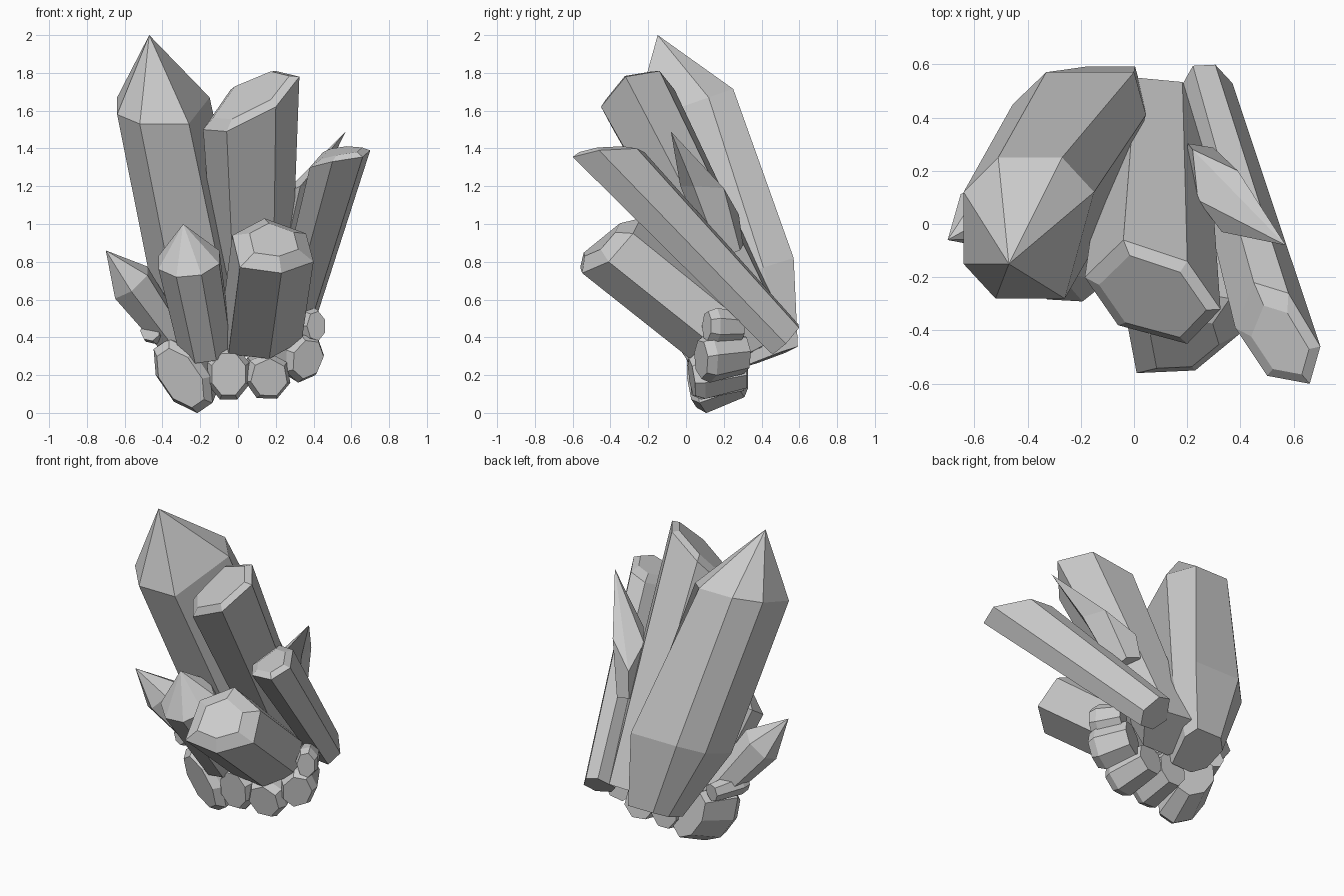
import bpy, bmesh
from math import sin, cos, pi, radians
from mathutils import Vector as V

if "Cube" in bpy.data.objects:
    bpy.data.objects.remove(bpy.data.objects["Cube"])


def ring(center, axis, rx, n, rz=None, roll=0.0):
    """Regular (or stretched) polygon loop perpendicular to axis."""
    w = V(axis).normalized()
    x = V((1, 0, 0))
    u = (x - w * x.dot(w)).normalized()
    v = w.cross(u)
    rz = rz or rx
    pts = []
    for i in range(n):
        a = 2 * pi * (i + 0.5) / n
        p, q = rx * cos(a), rz * sin(a)
        pts.append(V(center) + u * (p * cos(roll) - q * sin(roll))
                   + v * (p * sin(roll) + q * cos(roll)))
    return pts


def mean(loop):
    return sum(loop, V((0, 0, 0))) / len(loop)


def loft(name, loops, tip=None):
    """Skin equal-length loops; close the end with a fan to tip or a flat face."""
    bm = bmesh.new()
    rows = [[bm.verts.new(p) for p in lp] for lp in loops]
    n = len(rows[0])
    for a, b in zip(rows, rows[1:]):
        for i in range(n):
            j = (i + 1) % n
            bm.faces.new((a[i], a[j], b[j], b[i]))
    bm.faces.new(rows[0][::-1])
    if tip:
        t = bm.verts.new(tip)
        for i in range(n):
            bm.faces.new((rows[-1][i], rows[-1][(i + 1) % n], t))
    else:
        bm.faces.new(rows[-1])
    bmesh.ops.recalc_face_normals(bm, faces=bm.faces)
    me = bpy.data.meshes.new(name)
    bm.to_mesh(me)
    bm.free()
    ob = bpy.data.objects.new(name, me)
    bpy.context.collection.objects.link(ob)
    return ob


def crystal(name, shoulder, base, scale, tip=None, inset=None):
    """Tapered shaft: the shoulder loop is projected to a smaller base loop."""
    sh = [V(p) for p in shoulder]
    c, b = mean(sh), V(base)
    w = (c - b).normalized()
    foot = [b + scale * ((p - c) - w * (p - c).dot(w)) for p in sh]
    loops = [foot, sh]
    if inset:
        k, h = inset
        loops.append([c + (p - c) * k + w * h for p in sh])
    return loft(name, loops, V(tip) if tip else None)


# Tallest pointed crystal: seven sides, widest low down, narrowed foot
waist = [V(p) for p in [
    (0.045, 0.41, 0.77), (0.0, 0.57, 0.82), (-0.33, 0.57, 0.82),
    (-0.455, 0.45, 0.76), (-0.455, 0.18, 0.66), (-0.34, 0.05, 0.62),
    (-0.07, 0.05, 0.63)]]
shoulder = [V(p) for p in [
    (-0.15, 0.12, 1.67), (-0.27, 0.25, 1.715), (-0.51, 0.25, 1.715),
    (-0.64, 0.12, 1.67), (-0.64, -0.15, 1.58), (-0.52, -0.28, 1.53),
    (-0.26, -0.28, 1.53)]]
wc = mean(waist)
foot = [V((-0.12, 0.46, 0.30)) + (p - wc) * 0.54 for p in waist]
loft("tall_left_crystal", [foot, waist, shoulder], tip=V((-0.47, -0.15, 2.0)))

# Tall crystal with a slanted bevelled end
crystal("tall_slanted_crystal",
        [(0.20, -0.14, 1.81), (-0.04, -0.06, 1.71), (-0.185, -0.20, 1.50),
         (-0.06, -0.38, 1.49), (0.20, -0.45, 1.62), (0.325, -0.32, 1.78)],
        (0.09, 0.42, 0.36), 0.72, inset=(0.79, 0.035))

# Long crystal leaning to the right and forward
crystal("right_leaning_crystal",
        [(0.38, -0.39, 1.30), (0.50, -0.57, 1.33), (0.66, -0.60, 1.355),
         (0.70, -0.46, 1.39), (0.58, -0.26, 1.40), (0.45, -0.22, 1.38)],
        (0.27, 0.52, 0.385), 0.72, inset=(0.68, 0.035))

# Thin spike behind it
crystal("right_spike",
        [(0.39, 0.20, 1.19), (0.22, 0.28, 1.05), (0.24, 0.09, 1.16),
         (0.33, -0.03, 1.20), (0.43, 0.04, 1.20)],
        (0.25, 0.22, 0.85), 0.75, tip=(0.57, -0.08, 1.49))

# Stout hexagonal crystal at the front with a bevelled end
crystal("front_stout_crystal",
        [(-0.03, -0.35, 0.94), (0.01, -0.56, 0.77), (0.23, -0.55, 0.74),
         (0.40, -0.41, 0.80), (0.36, -0.28, 0.95), (0.14, -0.24, 1.03)],
        (0.125, 0.14, 0.44), 0.98, inset=(0.6, 0.06))

# Pointed crystal at the front left
crystal("front_left_crystal",
        ring((-0.26, -0.15, 0.81), (-0.1, -0.5, 0.8), 0.175, 8),
        (-0.17, 0.13, 0.34), 0.85, tip=(-0.29, -0.18, 1.0))

# Small spike at the far left
crystal("left_spike",
        ring((-0.565, 0.03, 0.69), (-0.52, -0.25, 0.62), 0.125, 6),
        (-0.34, 0.16, 0.38), 0.7, tip=(-0.70, -0.06, 0.86))

# Chain of stubby bevelled crystals around the foot
# front centre, direction, half width, half height, roll in degrees, length, sides
stubs = [
    ((-0.305, 0.04, 0.185), (-0.3, -1, -0.22), 0.135, 0.222, 36, 0.27, 8),
    ((-0.05, 0.02, 0.205), (0.0, -1, -0.08), 0.12, 0.15, 0, 0.28, 8),
    ((0.165, 0.03, 0.185), (0.15, -1, -0.15), 0.125, 0.13, 10, 0.28, 7),
    ((0.37, 0.08, 0.285), (0.45, -1, -0.12), 0.11, 0.135, -25, 0.25, 7),
    ((0.415, 0.11, 0.46), (0.5, -1, 0.03), 0.07, 0.10, 0, 0.2, 7),
    ((-0.465, 0.06, 0.435), (-0.35, -1, 0.05), 0.07, 0.07, 0, 0.24, 7),
]
for i, (c, d, rx, rz, roll, length, n) in enumerate(stubs):
    w = V(d).normalized()
    sections = [(length, 0.8), (0.05, 1.0), (0.0, 0.8)]
    loft(f"foot_stub_{i + 1}",
         [ring(V(c) - w * t, w, rx * k, n, rz * k, roll=radians(roll))
          for t, k in sections])
